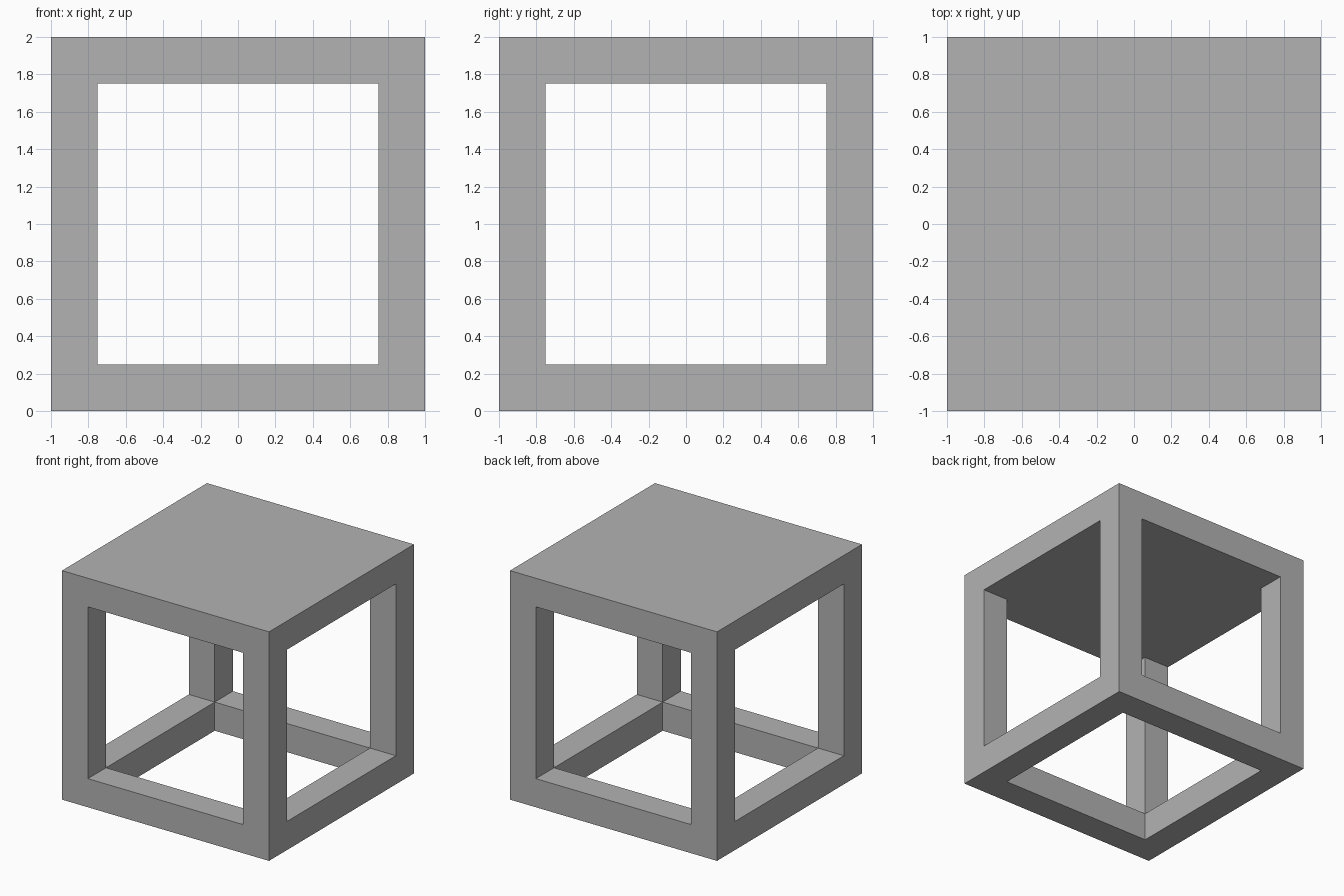
import bpy

OUTER = 2.0      # full edge length of the block
OPENING = 1.5    # width of each square opening

old = bpy.data.objects.get("Cube")
if old:
    bpy.data.objects.remove(old, do_unlink=True)

# Plain grey finish
grey = bpy.data.materials.new("plain_grey")
grey.use_nodes = True
colour = (0.45, 0.45, 0.45, 1)
grey.diffuse_color = colour
grey.node_tree.nodes["Principled BSDF"].inputs["Base Color"].default_value = colour


def box(name, size, centre_z):
    bpy.ops.mesh.primitive_cube_add(size=1, location=(0, 0, centre_z))
    obj = bpy.context.object
    obj.name = name
    obj.scale = size
    bpy.ops.object.transform_apply(location=True, rotation=False, scale=True)
    obj.data.materials.append(grey)
    return obj


# Solid block that becomes the frame with a closed top
frame = box("table_frame", (OUTER, OUTER, OUTER), OUTER / 2)

# Square shafts: side to side, front to back, and up through the floor only
long = OUTER * 1.5
cutters = [
    box("side_opening_cutter", (long, OPENING, OPENING), OUTER / 2),
    box("front_opening_cutter", (OPENING, long, OPENING), OUTER / 2),
    box("floor_opening_cutter", (OPENING, OPENING, OPENING), OUTER / 8),
]

for cutter in cutters:
    cut = frame.modifiers.new(cutter.name, 'BOOLEAN')
    cut.operation = 'DIFFERENCE'
    cut.solver = 'EXACT'
    cut.object = cutter
    bpy.context.view_layer.objects.active = frame
    bpy.ops.object.modifier_apply(modifier=cut.name)
    bpy.data.objects.remove(cutter, do_unlink=True)
